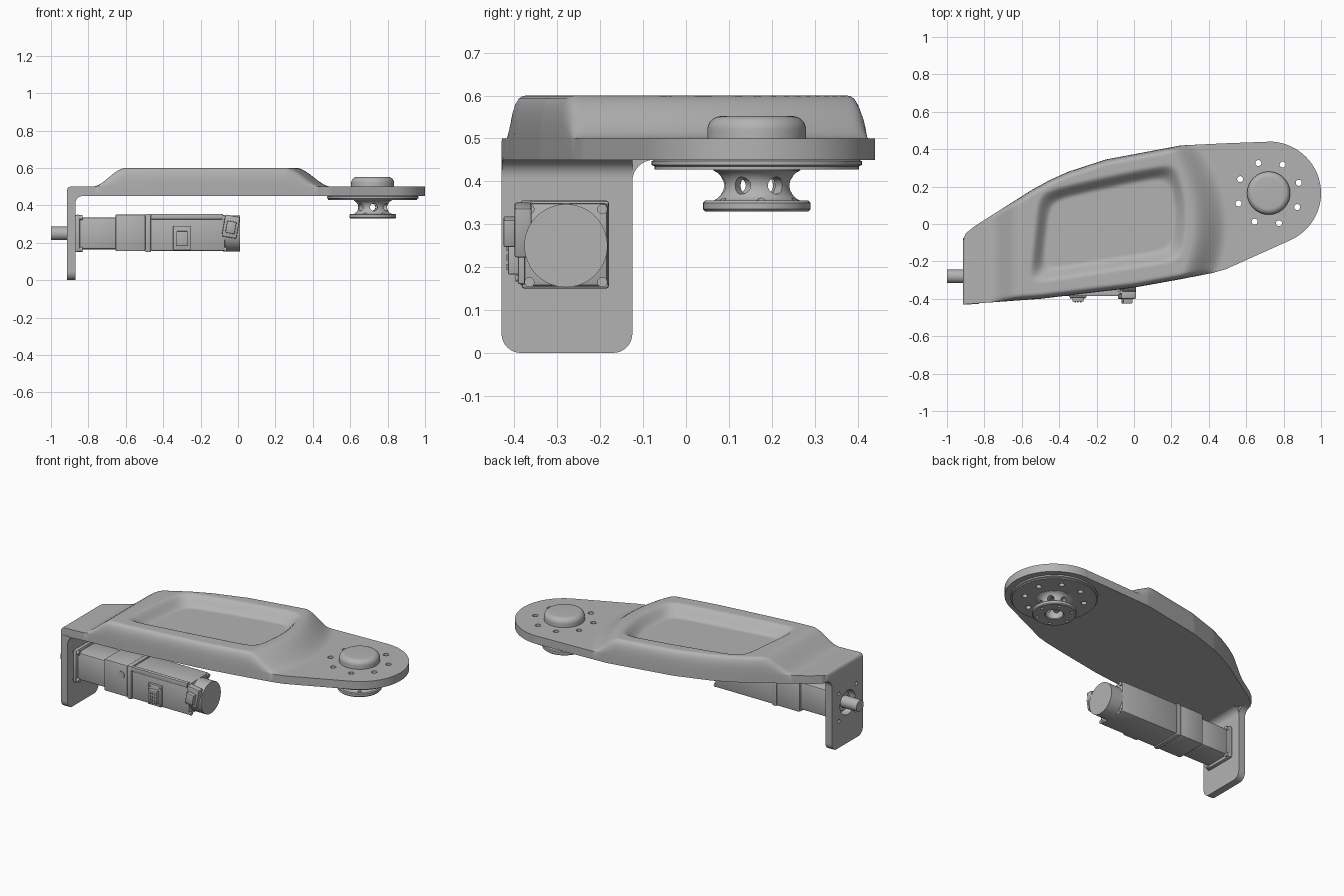
import bpy, bmesh, math
from mathutils import Matrix, Vector

cube = bpy.data.objects.get("Cube")
if cube:
    bpy.data.objects.remove(cube, do_unlink=True)

grey = bpy.data.materials.new("machined grey")
grey.use_nodes = True
grey.diffuse_color = (0.45, 0.45, 0.45, 1)
grey.node_tree.nodes["Principled BSDF"].inputs["Base Color"].default_value = (0.45, 0.45, 0.45, 1)

HUB = Vector((0.72, 0.165, 0))
AXIS_Y, AXIS_Z = -0.28, 0.25


def shade(ob):
    bpy.ops.object.select_all(action='DESELECT')
    ob.select_set(True)
    bpy.context.view_layer.objects.active = ob
    bpy.ops.object.shade_smooth_by_angle(angle=math.radians(32))


def finish(bm, name):
    bmesh.ops.recalc_face_normals(bm, faces=bm.faces)
    mesh = bpy.data.meshes.new(name)
    bm.to_mesh(mesh)
    bm.free()
    ob = bpy.data.objects.new(name, mesh)
    bpy.context.collection.objects.link(ob)
    mesh.materials.append(grey)
    shade(ob)
    return ob


def box(name, x, y, z, bevel=0.0, tilt=0.0):
    bm = bmesh.new()
    bmesh.ops.create_cube(bm, size=1)
    size = [b - a for a, b in (x, y, z)]
    mid = Vector([(a + b) / 2 for a, b in (x, y, z)])
    bmesh.ops.scale(bm, vec=size, verts=bm.verts)
    if bevel:
        bmesh.ops.bevel(bm, geom=bm.edges[:], offset=bevel, segments=2, profile=0.5, affect='EDGES')
    bmesh.ops.transform(bm, matrix=Matrix.Translation(mid) @ Matrix.Rotation(tilt, 4, 'Y'), verts=bm.verts)
    return finish(bm, name)


def add_cylinder(bm, centre, radius, length, axis, sides=24):
    turn = Vector((0, 0, 1)).rotation_difference(Vector(axis)).to_matrix().to_4x4()
    bmesh.ops.create_cone(bm, cap_ends=True, segments=sides, radius1=radius, radius2=radius,
                          depth=length, matrix=Matrix.Translation(centre) @ turn)


def cylinder(name, centre, radius, length, axis=(1, 0, 0), sides=48):
    bm = bmesh.new()
    add_cylinder(bm, centre, radius, length, axis, sides)
    return finish(bm, name)


def lathe(name, profile, sides=64):
    # closed (radius, z) profile turned about the hub axis
    bm = bmesh.new()
    rings = []
    for i in range(sides):
        a = math.tau * i / sides
        rings.append([bm.verts.new(HUB + Vector((r * math.cos(a), r * math.sin(a), z))) for r, z in profile])
    for i in range(sides):
        p, q = rings[i], rings[(i + 1) % sides]
        for k in range(len(profile)):
            m = (k + 1) % len(profile)
            bm.faces.new((p[k], q[k], q[m], p[m]))
    bmesh.ops.remove_doubles(bm, verts=bm.verts, dist=1e-5)
    return finish(bm, name)


def prism(name, points, vector):
    bm = bmesh.new()
    face = bm.faces.new([bm.verts.new(p) for p in points])
    new = bmesh.ops.extrude_face_region(bm, geom=[face])["geom"]
    bmesh.ops.translate(bm, vec=vector, verts=[v for v in new if isinstance(v, bmesh.types.BMVert)])
    return finish(bm, name)


def arc(cx, cy, r, a0, a1, n=8):
    return [(cx + r * math.cos(math.radians(a0 + (a1 - a0) * i / n)),
             cy + r * math.sin(math.radians(a0 + (a1 - a0) * i / n))) for i in range(n + 1)]


def cut(targets, holes):
    # holes: list of (centre, radius, length, axis)
    bm = bmesh.new()
    for hole in holes:
        add_cylinder(bm, *hole)
    cutter = finish(bm, "hole_cutter")
    cutter.hide_render = True
    for ob in targets:
        mod = ob.modifiers.new("holes", 'BOOLEAN')
        mod.object, mod.operation, mod.solver = cutter, 'DIFFERENCE', 'EXACT'
        bpy.context.view_layer.objects.active = ob
        bpy.ops.object.modifier_apply(modifier=mod.name)
        shade(ob)
    bpy.data.objects.remove(cutter, do_unlink=True)


# Arm: outline and top surface
REAR = [(-0.915, -0.09), (-0.9, -0.05), (-0.85, -0.01), (-0.55, 0.18), (-0.45, 0.235), (-0.35, 0.28),
        (-0.15, 0.345), (0.25, 0.42), (0.5, 0.432), (0.72, 0.44)]
FRONT = [(-0.915, -0.43), (-0.5, -0.4), (0, -0.34), (0.25, -0.295), (0.42, -0.262), (0.49, -0.242), (0.833, -0.088)]
POCKET = [(-0.55, -0.31), (0.25, -0.185), (0.29, 0.1), (0.22, 0.32), (-0.2, 0.255), (-0.5, 0.17)]


def smooth(a, b, x):
    t = min(1, max(0, (x - a) / (b - a)))
    return t * t * (3 - 2 * t)


def follow(line, x, sign):
    if x >= line[-1][0]:
        return HUB.y + sign * 0.276 * math.sqrt(max(0, 1 - ((x - HUB.x) / 0.28) ** 2))
    for (x0, y0), (x1, y1) in zip(line, line[1:]):
        if x <= x1:
            return y0 + (y1 - y0) * (x - x0) / (x1 - x0)


def pocket_distance(x, y):
    # rounded distance to the pocket edge, negative inside
    total = 0
    for (x0, y0), (x1, y1) in zip(POCKET, POCKET[1:] + POCKET[:1]):
        d = ((x - x0) * (y1 - y0) - (y - y0) * (x1 - x0)) / math.hypot(x1 - x0, y1 - y0)
        total += math.exp(d / 0.03)
    return 0.03 * math.log(total)


def top_height(x, y, edge, r):
    step = 0.42 - 0.8 * y * y
    lift = smooth(-0.78, -0.6, x) * (1 - smooth(step - 0.11, step + 0.08, x))
    inset = min(1, max(0, edge / r))
    rim = (1 - (1 - inset) ** 2.5) ** 0.4
    dip = 0.06 * (1 - smooth(-0.06, 0.015, pocket_distance(x, y)))
    corner = min(1, max(0, 1 - (x + 0.915) / 0.02))
    return 0.5 + 0.1 * lift * rim - dip - 0.02 * (1 - math.sqrt(1 - corner ** 2))


def build_arm():
    xs = [-0.915 + 0.02 * k / 5 for k in range(5)]
    xs += [-0.895 + 1.615 * k / 150 for k in range(151)]
    xs += [HUB.x + 0.28 * math.sin(math.pi / 2 * k / 24.2) for k in range(1, 25)]
    bm = bmesh.new()
    columns = []
    for x in xs:
        lo, hi = follow(FRONT, x, -1), follow(REAR, x, 1)
        r = min(0.035, 0.3 * (hi - lo))
        rim = [r * (1 - math.cos(math.pi / 2 * k / 6)) for k in range(6)]
        ys = [lo + d for d in rim]
        ys += [lo + r + (hi - lo - 2 * r) * k / 60 for k in range(61)]
        ys += [hi - d for d in reversed(rim)]
        top = [bm.verts.new((x, y, top_height(x, y, min(y - lo, hi - y), r))) for y in ys]
        columns.append([bm.verts.new((x, lo, 0.45))] + top + [bm.verts.new((x, hi, 0.45))])
    n = len(columns[0])
    for p, q in zip(columns, columns[1:]):
        for k in range(n):
            bm.faces.new((p[k], q[k], q[(k + 1) % n], p[(k + 1) % n]))
    bm.faces.new(columns[0])
    bm.faces.new(columns[-1])
    return finish(bm, "arm")


arm = build_arm()

# Hub: cap, flange and hollow spool
lathe("hub_cap", [(0, 0.49), (0.115, 0.49)] + arc(0.083, 0.52, 0.032, 0, 90) + [(0, 0.552)])
flange = lathe("hub_flange", [(0.06, 0.452), (0.235, 0.452), (0.245, 0.447), (0.245, 0.438), (0.238, 0.435),
                              (0.238, 0.428), (0.21, 0.428), (0.06, 0.428)])
spool = lathe("hub_spool", [(0.05, 0.44), (0.1, 0.44), (0.1, 0.428)] + arc(0.115, 0.39, 0.038, 110, 250)
              + [(0.12, 0.355), (0.125, 0.35), (0.125, 0.335), (0.12, 0.33), (0.055, 0.33), (0.05, 0.335)])


def ring(radius, count, start, z):
    # (point, outward direction) pairs around the hub
    turns = [start + math.tau * k / count for k in range(count)]
    outs = [Vector((math.cos(a), math.sin(a), 0)) for a in turns]
    return [(HUB + radius * out + Vector((0, 0, z)), out) for out in outs]


cut([arm, flange], [(p, 0.016, 0.3, (0, 0, 1)) for p, out in ring(0.17, 8, 0.33, 0.45)])
cut([spool], [(p, 0.009, 0.06, (0, 0, 1)) for p, out in ring(0.1, 6, 0.1, 0.34)]
    + [(p, 0.02, 0.06, out) for p, out in ring(0.07, 6, 0.6, 0.39)])

# Hanging motor bracket with its inside fillet
outline = [(-0.43, 0.455)] + arc(-0.385, 0.045, 0.045, 180, 270) + arc(-0.17, 0.045, 0.045, 270, 360)
outline += arc(-0.075, 0.4, 0.05, 180, 90) + [(-0.075, 0.455)]
bracket = prism("motor_bracket", [(-0.915, y, z) for y, z in outline], (0.045, 0, 0))
bolts = [(AXIS_Y + a * 0.085, AXIS_Z + b * 0.085) for a in (-1, 1) for b in (-1, 1)]
cut([bracket], [(Vector((-0.89, AXIS_Y, AXIS_Z)), 0.075, 0.1, (1, 0, 0))]
    + [(Vector((-0.89, y, z)), 0.011, 0.1, (1, 0, 0)) for y, z in bolts])
prism("bracket_fillet", [(x, -0.429, z) for x, z in [(-0.872, 0.452)] + arc(-0.83, 0.41, 0.04, 180, 90)],
      (0, 0.304, 0))

# Gearbox
box("gearbox_flange", (-0.87, -0.845), (-0.38, -0.18), (0.15, 0.35), 0.008)
box("gearbox_body", (-0.85, -0.64), (-0.365, -0.195), (0.165, 0.335), 0.012)
box("gearbox_head", (-0.655, -0.495), (-0.38, -0.18), (0.155, 0.352), 0.008)
cylinder("clamp_screw", (-0.535, -0.378, 0.285), 0.022, 0.012, (0, 1, 0))
cylinder("output_shaft", (-0.93, AXIS_Y, AXIS_Z), 0.036, 0.14)
cylinder("shaft_collar", (-0.875, AXIS_Y, AXIS_Z), 0.055, 0.03)
for y, z in bolts:
    cylinder("flange_bolt", (-0.842, y, z), 0.013, 0.02, sides=12)
    cylinder("motor_bolt", (-0.068, y, z), 0.012, 0.012, sides=12)

# Motor and round encoder cap
box("motor_flange", (-0.495, -0.465), (-0.383, -0.18), (0.15, 0.355), 0.006)
box("motor_body", (-0.467, -0.07), (-0.378, -0.182), (0.155, 0.35), 0.01)
box("motor_side_rail", (-0.467, -0.08), (-0.385, -0.36), (0.325, 0.355), 0.004)
cylinder("encoder_cap", (-0.035, AXIS_Y, AXIS_Z), 0.097, 0.09)

# Cable sockets on the motor side
box("power_socket_plate", (-0.347, -0.253), (-0.392, -0.37), (0.16, 0.29), 0.005)
box("power_socket", (-0.33, -0.27), (-0.415, -0.385), (0.183, 0.262), 0.004)
for x in (-0.315, -0.3, -0.285):
    for z in (0.2, 0.222, 0.244):
        box("socket_pin", (x - 0.004, x + 0.004), (-0.419, -0.41), (z - 0.007, z + 0.007))
for x in (-0.335, -0.265):
    for z in (0.173, 0.275):
        cylinder("socket_screw", (x, -0.394, z), 0.007, 0.008, (0, 1, 0), 12)
TILT = math.radians(10)
box("encoder_socket_plate", (-0.078, 0.002), (-0.4, -0.36), (0.228, 0.345), 0.005, TILT)
box("encoder_socket", (-0.063, -0.013), (-0.425, -0.39), (0.25, 0.315), 0.004, TILT)
